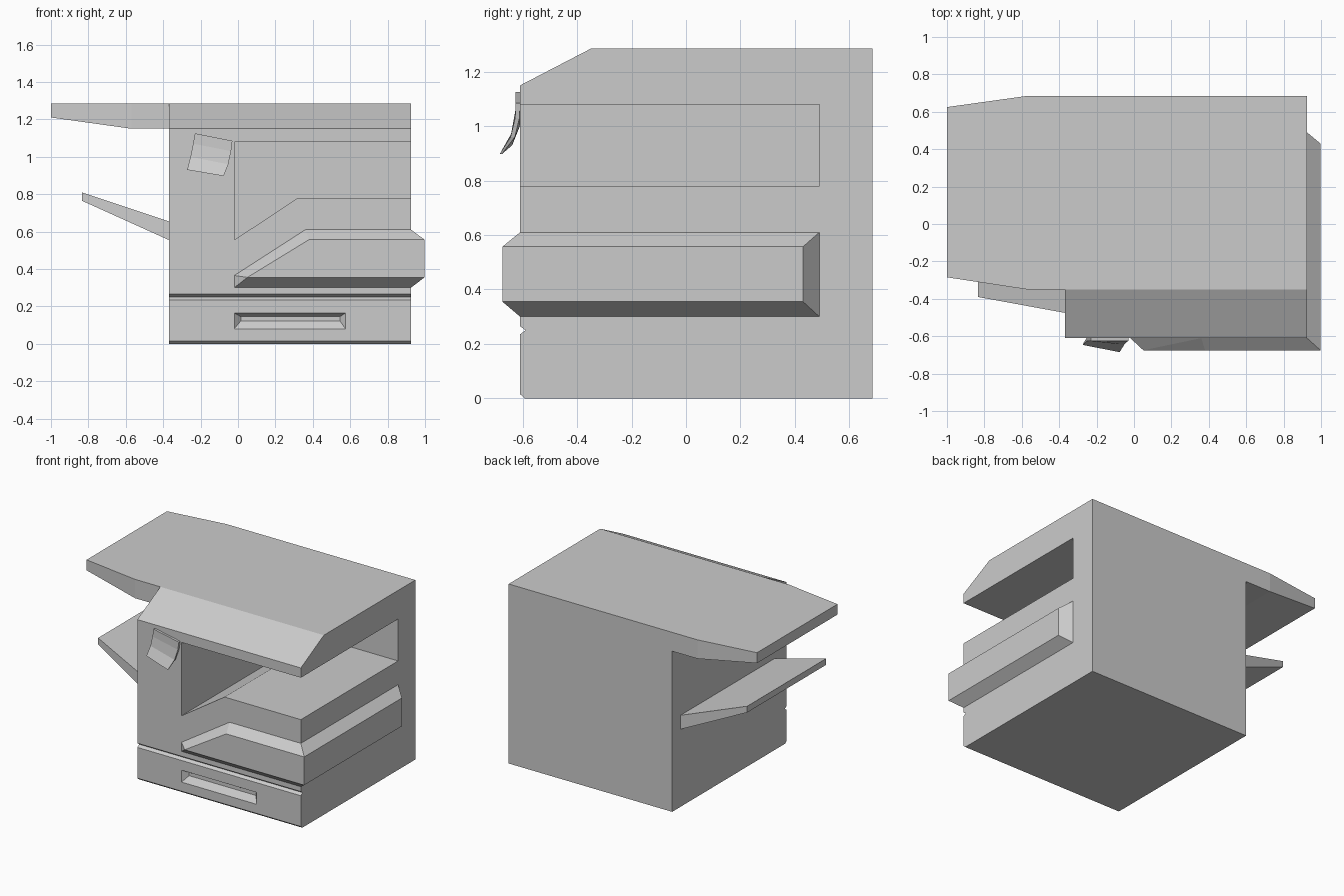
import bpy
import bmesh
from mathutils import Vector

old = bpy.data.objects.get("Cube")
if old:
    bpy.data.objects.remove(old, do_unlink=True)

# One plain grey plastic
grey = bpy.data.materials.new("grey_plastic")
grey.use_nodes = True
colour = (0.6, 0.6, 0.6, 1)
grey.diffuse_color = colour
grey.node_tree.nodes["Principled BSDF"].inputs["Base Color"].default_value = colour

# Main body extents
LEFT, RIGHT = -0.37, 0.925
FRONT, BACK = -0.61, 0.685
TOP, LID = 1.285, 1.15


def finish(bm, name):
    bmesh.ops.recalc_face_normals(bm, faces=bm.faces)
    mesh = bpy.data.meshes.new(name)
    bm.to_mesh(mesh)
    bm.free()
    mesh.materials.append(grey)
    obj = bpy.data.objects.new(name, mesh)
    bpy.context.collection.objects.link(obj)
    return obj


def prism(name, outline, offset):
    """Extrude a closed 3D outline along an offset."""
    bm = bmesh.new()
    face = bm.faces.new([bm.verts.new(p) for p in outline])
    moved = bmesh.ops.extrude_face_region(bm, geom=[face])["geom"]
    verts = [v for v in moved if isinstance(v, bmesh.types.BMVert)]
    bmesh.ops.translate(bm, verts=verts, vec=Vector(offset))
    return finish(bm, name)


def hull(name, points):
    """Convex solid around a few points, with flat faces merged."""
    bm = bmesh.new()
    for p in points:
        bm.verts.new(p)
    result = bmesh.ops.convex_hull(bm, input=bm.verts)
    loose = [g for g in result["geom_interior"] if isinstance(g, bmesh.types.BMVert)]
    bmesh.ops.delete(bm, geom=loose, context='VERTS')
    bmesh.ops.dissolve_limit(bm, angle_limit=0.01, verts=bm.verts, edges=bm.edges)
    return finish(bm, name)


def cut(target, cutter):
    cutter.hide_render = True
    mod = target.modifiers.new("cut", 'BOOLEAN')
    mod.operation = 'DIFFERENCE'
    mod.solver = 'EXACT'
    mod.object = cutter
    bpy.context.view_layer.objects.active = target
    bpy.ops.object.modifier_apply(modifier=mod.name)
    bpy.data.objects.remove(cutter, do_unlink=True)


def rect(y, x0, x1, z0, z1):
    return [(x, y, z) for x in (x0, x1) for z in (z0, z1)]


# Body: side profile with sloped top, drawer groove and chamfered foot
side = [(BACK, 0), (-0.593, 0), (FRONT, 0.015), (FRONT, 0.235), (-0.59, 0.25),
        (FRONT, 0.265), (FRONT, LID), (-0.35, TOP), (BACK, TOP)]
body = prism("body", [(LEFT, y, z) for y, z in side], (RIGHT - LEFT, 0, 0))

# Output bay, open to the front and one side
bay = [(-0.02, 0.555), (0.32, 0.78), (1.1, 0.78), (1.1, 1.08), (-0.02, 1.08)]
cut(body, prism("bay_cutter", [(x, -0.8, z) for x, z in bay], (0, 1.29, 0)))

# Drawer handle recess with sloping walls
cut(body, hull("handle_cutter",
               rect(-0.65, -0.02, 0.575, 0.08, 0.165)
               + rect(FRONT, -0.02, 0.575, 0.08, 0.165)
               + rect(-0.575, 0.015, 0.545, 0.122, 0.145)))

# Raised bevelled band wrapping the front and side
base = [(-0.02, 0.30), (-0.02, 0.365), (0.36, 0.61), (RIGHT, 0.61), (RIGHT, 0.30)]
outer = [(0.05, 0.355), (0.38, 0.557), (0.997, 0.557), (0.997, 0.355)]
hull("side_band",
     [(x, FRONT, z) for x, z in base]
     + [(x, -0.675, z) for x, z in outer]
     + [(RIGHT, 0.49, z) for z in (0.30, 0.61)]
     + [(0.997, 0.43, z) for z in (0.355, 0.557)])


# Overhanging lid wing and tilted paper tray: tapered sections along x
def tapered(name, sections):
    hull(name, [(x, y, z) for x, ys, zs in sections for y in ys for z in zs])


tapered("lid_wing", [(LEFT, (-0.35, BACK), (LID, TOP)),
                     (-0.57, (-0.35, BACK), (LID, TOP)),
                     (-1.0, (-0.285, 0.625), (1.21, TOP))])
tapered("paper_tray", [(LEFT, (-0.475, 0.59), (0.555, 0.655)),
                       (-0.835, (-0.39, 0.50), (0.765, 0.81))])

# Control panel: a tilted plate curling away from the body
left_edge = [(-0.23, -0.626, 1.125), (-0.24, -0.625, 1.07),
             (-0.254, -0.627, 1.0), (-0.272, -0.647, 0.93)]
right_edge = [(-0.03, -0.626, 1.085), (-0.037, -0.628, 1.03),
              (-0.052, -0.645, 0.96), (-0.077, -0.685, 0.897)]
depth = [0.016, 0.016, 0.016, 0.008]
bm = bmesh.new()
rings = []
for a, b, d in zip(left_edge, right_edge, depth):
    back = Vector((0, d, 0))
    corners = [Vector(a), Vector(b), Vector(b) + back, Vector(a) + back]
    rings.append([bm.verts.new(p) for p in corners])
for r, s in zip(rings, rings[1:]):
    for i in range(4):
        j = (i + 1) % 4
        bm.faces.new((r[i], r[j], s[j], s[i]))
bm.faces.new(rings[0])
bm.faces.new(rings[-1])
finish(bm, "control_panel")
